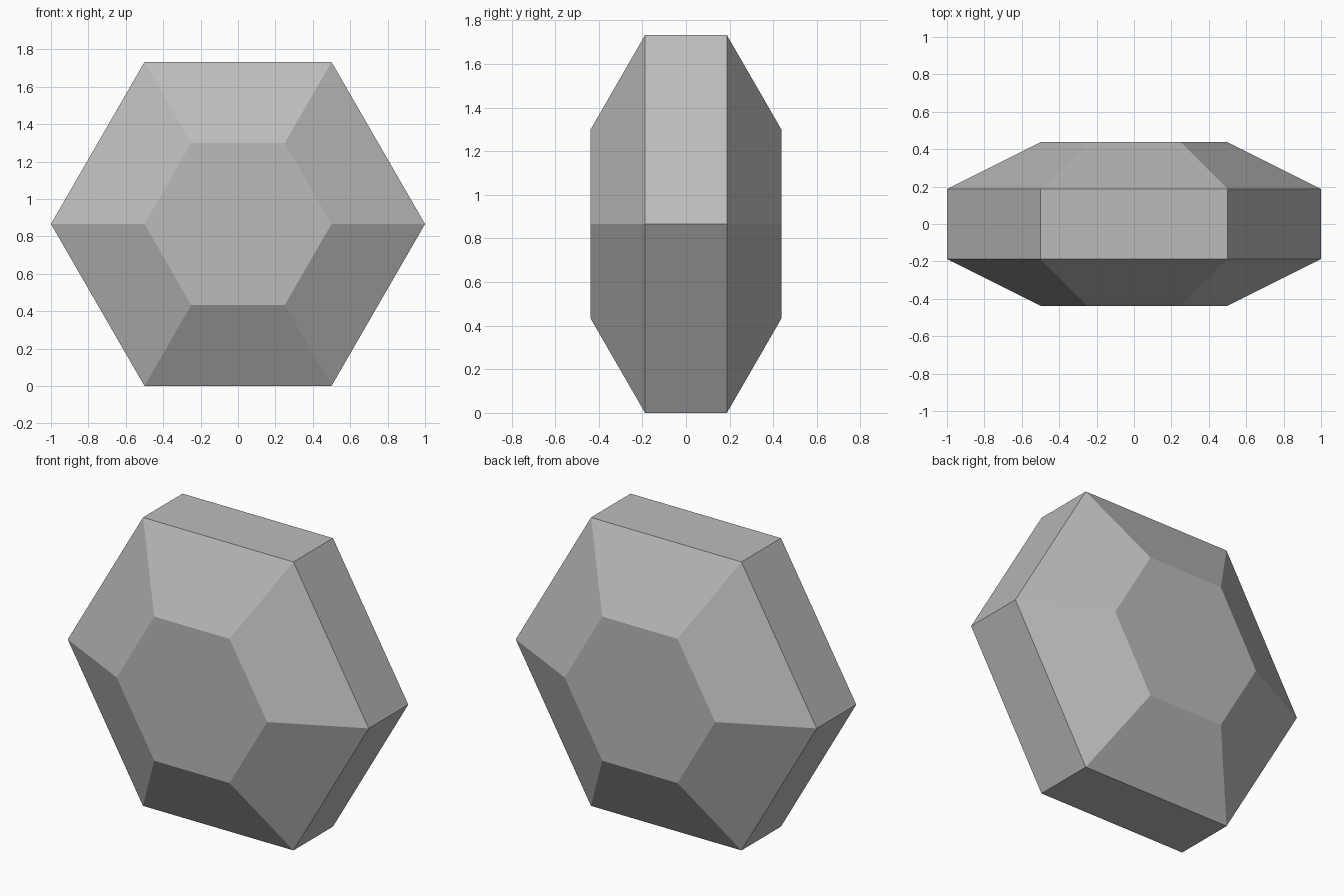
import bpy
import bmesh
from math import cos, sin, pi, sqrt

cube = bpy.data.objects.get("Cube")
if cube:
    bpy.data.objects.remove(cube, do_unlink=True)

SIDES = 6
CENTRE_Z = sqrt(3) / 2

# Plain grey stone
stone = bpy.data.materials.new("stone_grey")
stone.use_nodes = True
grey = (0.5, 0.5, 0.5, 1)
stone.diffuse_color = grey
stone.node_tree.nodes["Principled BSDF"].inputs["Base Color"].default_value = grey

# Profile from front table to back table: (y, radius)
profile = [(-0.4375, 0.5), (-0.1875, 1.0), (0.1875, 1.0), (0.4375, 0.5)]

bm = bmesh.new()
rings = []
for y, r in profile:
    angles = [2 * pi * i / SIDES for i in range(SIDES)]
    rings.append([bm.verts.new((r * cos(a), y, CENTRE_Z + r * sin(a))) for a in angles])

# Bevelled facets and girdle between neighbouring rings
for a, b in zip(rings, rings[1:]):
    for i in range(SIDES):
        j = (i + 1) % SIDES
        bm.faces.new((a[i], a[j], b[j], b[i]))

# Flat front and back tables
bm.faces.new(rings[0])
bm.faces.new(rings[-1])
bmesh.ops.recalc_face_normals(bm, faces=bm.faces)

mesh = bpy.data.meshes.new("hexagonal_gem")
bm.to_mesh(mesh)
bm.free()
mesh.materials.append(stone)
gem = bpy.data.objects.new("hexagonal_gem", mesh)
bpy.context.collection.objects.link(gem)
